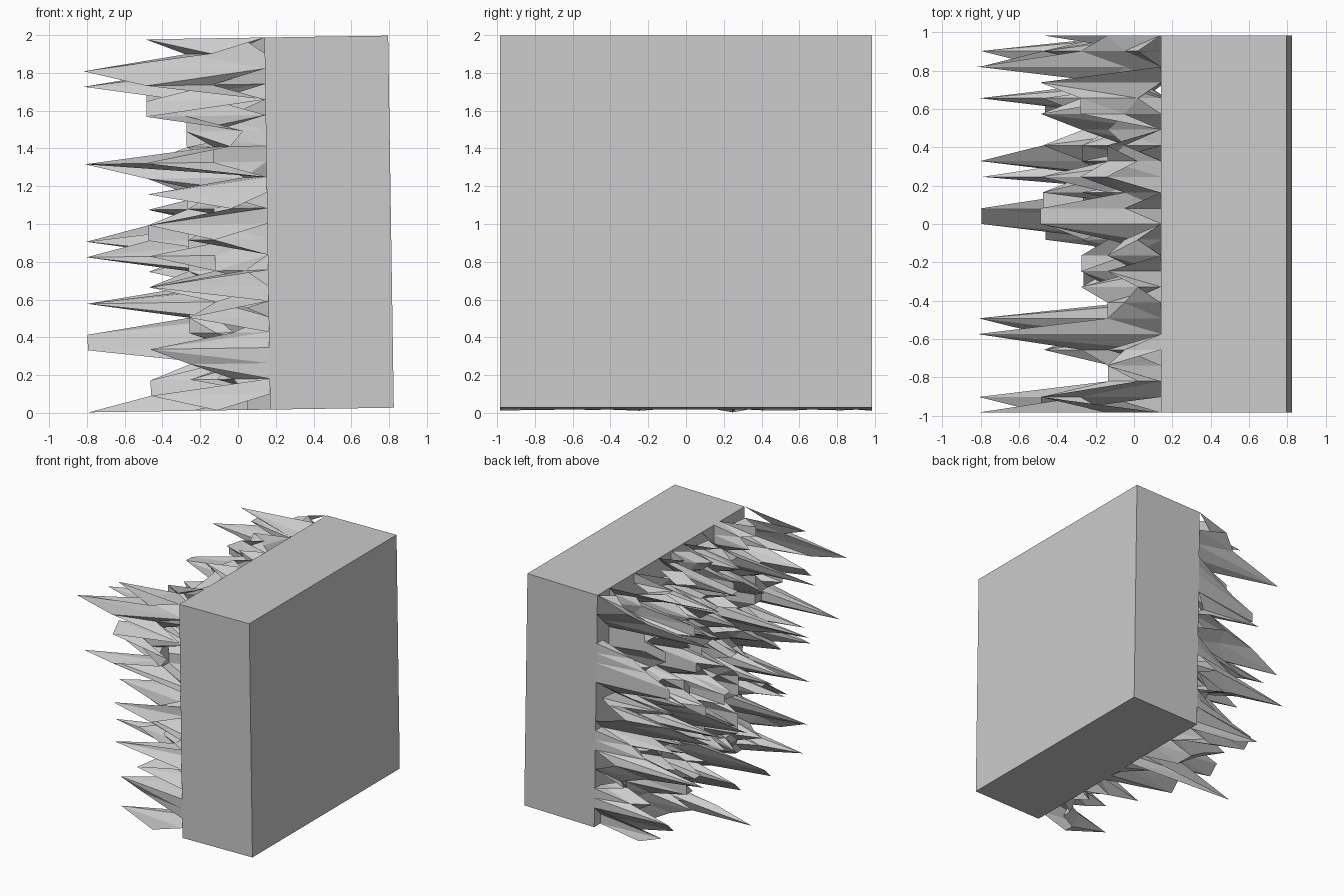
import bpy, bmesh, random
from mathutils import Matrix

if "Cube" in bpy.data.objects:
    bpy.data.objects.remove(bpy.data.objects["Cube"])

N, HALF = 24, 0.985                     # cells per side, half width of the panel
FACE, BACK = 0.155, 0.81                # x of the spiky side and the flat side
STEP = 2 * HALF / N
LEVELS = [0.96, 0.63, 0.42, 0.28, 0.19, 0.12, 0.0]
TILT = Matrix.Translation((0, 0, 1.0)) @ Matrix.Rotation(-0.0152, 4, 'Y')
random.seed(5)

# tallest allowed level for every row, as an index into LEVELS
CAP_Y = "0033100322110010012103001"
CAP_Z = "0112002011100121022110021"
# known long spikes: (column along y, row along z, level)
PEAKS = [(0, 22, 0), (1, 16, 0), (1, 24, 1), (5, 21, 0), (6, 16, 0), (0, 8, 1),
         (6, 7, 0), (12, 4, 0), (13, 5, 0), (15, 0, 0), (24, 0, 2), (23, 2, 1),
         (23, 7, 0), (22, 21, 0), (22, 11, 0), (20, 11, 0), (16, 10, 0),
         (21, 24, 1), (24, 14, 1), (0, 12, 1), (1, 4, 1), (0, 21, 1),
         (0, 19, 1), (1, 14, 1), (0, 0, 3), (24, 24, 6)]
INNER = [1, 10, 13, 14, 12, 10, 40]     # how often each level occurs
BORDER = [0, 3, 6, 8, 10, 13, 60]

heights = {}
for i in range(N + 1):
    for j in range(N + 1):
        odds = BORDER if {i, j} & {0, N} else INNER
        k = random.choices(range(7), weights=odds)[0]
        heights[i, j] = LEVELS[max(k, int(CAP_Y[i]), int(CAP_Z[j])) if k < 4 else k]
for i, j, k in PEAKS:
    heights[i, j] = LEVELS[k]


def finish(bm, name):
    bm.transform(TILT)
    mesh = bpy.data.meshes.new(name)
    bm.to_mesh(mesh)
    bm.free()
    bpy.context.collection.objects.link(bpy.data.objects.new(name, mesh))


# Solid slab
bm = bmesh.new()
bmesh.ops.create_cube(bm, size=1)
for v in bm.verts:
    v.co = (BACK if v.co.x > 0 else FACE, v.co.y * 2 * HALF, v.co.z * 2 * HALF)
finish(bm, "slab")

# Open sheet of pointed spikes raised from a regular grid
bm = bmesh.new()
V = {(i, j): bm.verts.new((FACE - h, -HALF + i * STEP, -HALF + j * STEP))
     for (i, j), h in heights.items()}
for i in range(N):
    for j in range(N):
        a, b, c, d = V[i, j], V[i + 1, j], V[i + 1, j + 1], V[i, j + 1]
        bm.faces.new((a, c, b))
        bm.faces.new((a, d, c))
finish(bm, "spikes")
